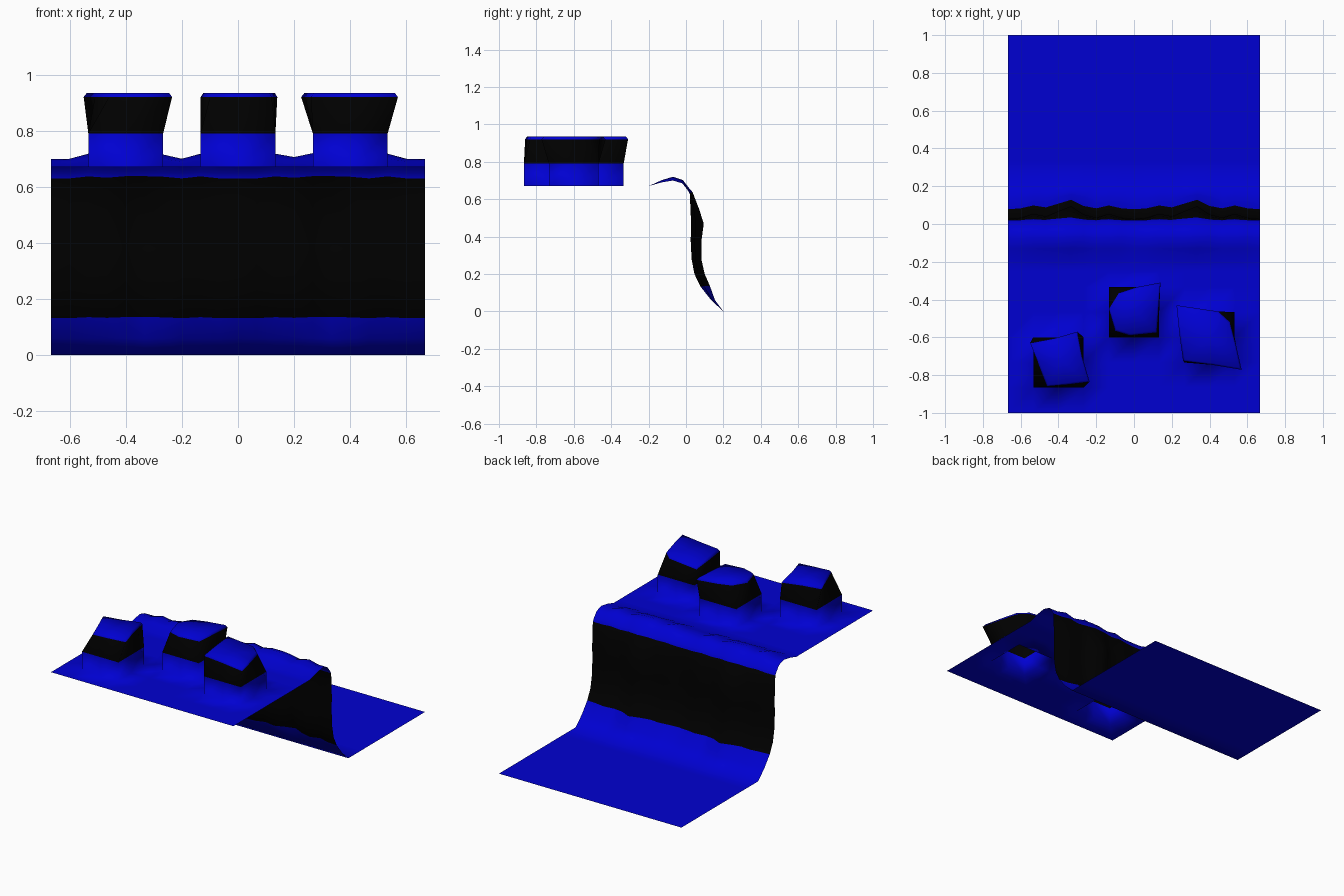
import bpy
import bmesh
from mathutils import Vector

cube = bpy.data.objects.get("Cube")
if cube:
    bpy.data.objects.remove(cube, do_unlink=True)


def make_material(name, colour):
    mat = bpy.data.materials.new(name)
    mat.use_nodes = True
    mat.diffuse_color = colour
    mat.node_tree.nodes["Principled BSDF"].inputs["Base Color"].default_value = colour
    return mat


BLUE = make_material("deep_blue", (0, 0, 0.64, 1))
BLACK = make_material("black", (0, 0, 0, 1))
CELL = 2 / 15          # ground grid spacing
TOP = 0.67             # height of the upper ground
FOOT = 0.79            # top of the blue rock foot
HALF = 5 * CELL
LIP = -0.25            # where the upper ground meets the cliff
BASE = 1 / 3           # where the cliff meets the lower ground


def finish(bm, name):
    for f in bm.faces:
        f.smooth = True
    mesh = bpy.data.meshes.new(name)
    bm.to_mesh(mesh)
    bm.free()
    mesh.materials.append(BLUE)
    mesh.materials.append(BLACK)
    obj = bpy.data.objects.new(name, mesh)
    bpy.context.collection.objects.link(obj)


def grid(bm, cols, rows, point, keep=lambda i, j: True):
    verts = [[bm.verts.new(point(i, j)) for i in range(cols + 1)] for j in range(rows + 1)]
    faces = {}
    for j in range(rows):
        for i in range(cols):
            if keep(i, j):
                faces[i, j] = bm.faces.new((verts[j][i], verts[j][i + 1],
                                            verts[j + 1][i + 1], verts[j + 1][i]))
    return verts, faces


# Steps around a two-cell square, anticlockwise from its front left corner
AROUND = [(0, 0), (1, 0), (2, 0), (2, 1), (2, 2), (1, 2), (0, 2), (0, 1)]

# Rocks (right, middle, left): grid cell of the foot, and outline of the flared top
ROCKS = [
    ((1, 1), [(-.46, -.86), (-.35, -.85), (-.235, -.835), (-.275, -.70),
              (-.30, -.57), (-.42, -.605), (-.55, -.63), (-.51, -.73)]),
    ((4, 3), [(-.10, -.565), (-.02, -.59), (.12, -.575), (.13, -.45),
              (.14, -.31), (.01, -.335), (-.08, -.365), (-.133, -.45)]),
    ((7, 2), [(.26, -.725), (.41, -.745), (.57, -.772), (.54, -.64),
              (.508, -.52), (.445, -.463), (.225, -.43), (.24, -.58)]),
]


def under_rock(i, j):
    return any(a <= i < a + 2 and b <= j < b + 2 for (a, b), _ in ROCKS)


# Upper ground, rising into hollow rocks: blue foot, black flare, blue chamfered cap
bm = bmesh.new()
verts, _ = grid(bm, 10, 6, lambda i, j: (i * CELL - HALF, min(j * CELL - 1, LIP), TOP),
                lambda i, j: not under_rock(i, j))
for (a, b), outline in ROCKS:
    centre = sum((Vector(p) for p in outline), Vector((0, 0))) / 8
    rings = [[verts[b + dj][a + di] for di, dj in AROUND]]
    rings.append([bm.verts.new((v.co.x, v.co.y, FOOT)) for v in rings[0]])
    for scale, z in ((1, 0.92), (0.93, 0.935)):
        pts = [centre + (Vector(p) - centre) * scale for p in outline]
        rings.append([bm.verts.new((p.x, p.y, z)) for p in pts])
    for level in range(3):
        for k in range(8):
            n = (k + 1) % 8
            f = bm.faces.new((rings[level][k], rings[level][n],
                              rings[level + 1][n], rings[level + 1][k]))
            f.material_index = int(level == 1)
    mid = bm.verts.new((centre.x, centre.y, 0.935))
    for k in range(8):
        bm.faces.new((rings[3][k], rings[3][(k + 1) % 8], mid))
loose = [v for v in bm.verts if not v.link_faces]
bmesh.ops.delete(bm, geom=loose, context='VERTS')
finish(bm, "upper_ground_and_rocks")

# Cliff: rows of y, z, outward bulge and upward bulge; the ripple repeats twice
PROFILE = [(LIP, TOP, 0, 0), (-.2, TOP, 0, 0), (-.13, .69, 0, .012), (-.07, .70, 0, .02),
           (-.02, .685, .003, .018), (.008, .65, .012, .005), (.02, .63, .015, .008),
           (.024, .55, .045, 0), (.027, .47, .068, 0), (.025, .38, .058, 0),
           (.03, .28, .052, 0), (.045, .2, .055, 0), (.078, .132, .05, .004),
           (.135, .06, .02, 0), (.2, 0, 0, 0), (BASE, 0, 0, 0)]
RIPPLE = [0, .1, .4, .2, .6, 1, .35, .1, .4, .1]


def cliff_point(i, j):
    y, z, out, up = PROFILE[j]
    w = RIPPLE[i % 10]
    return (i * CELL / 2 - HALF, y + out * w, z + up * min(1, max(0, w - 0.1) * 3))


bm = bmesh.new()
_, faces = grid(bm, 20, len(PROFILE) - 1, cliff_point)
for (i, j), f in faces.items():
    f.material_index = int(6 <= j < 12)
finish(bm, "cliff")

# Lower ground
bm = bmesh.new()
grid(bm, 10, 5, lambda i, j: (i * CELL - HALF, j * CELL + BASE, 0))
finish(bm, "lower_ground")
